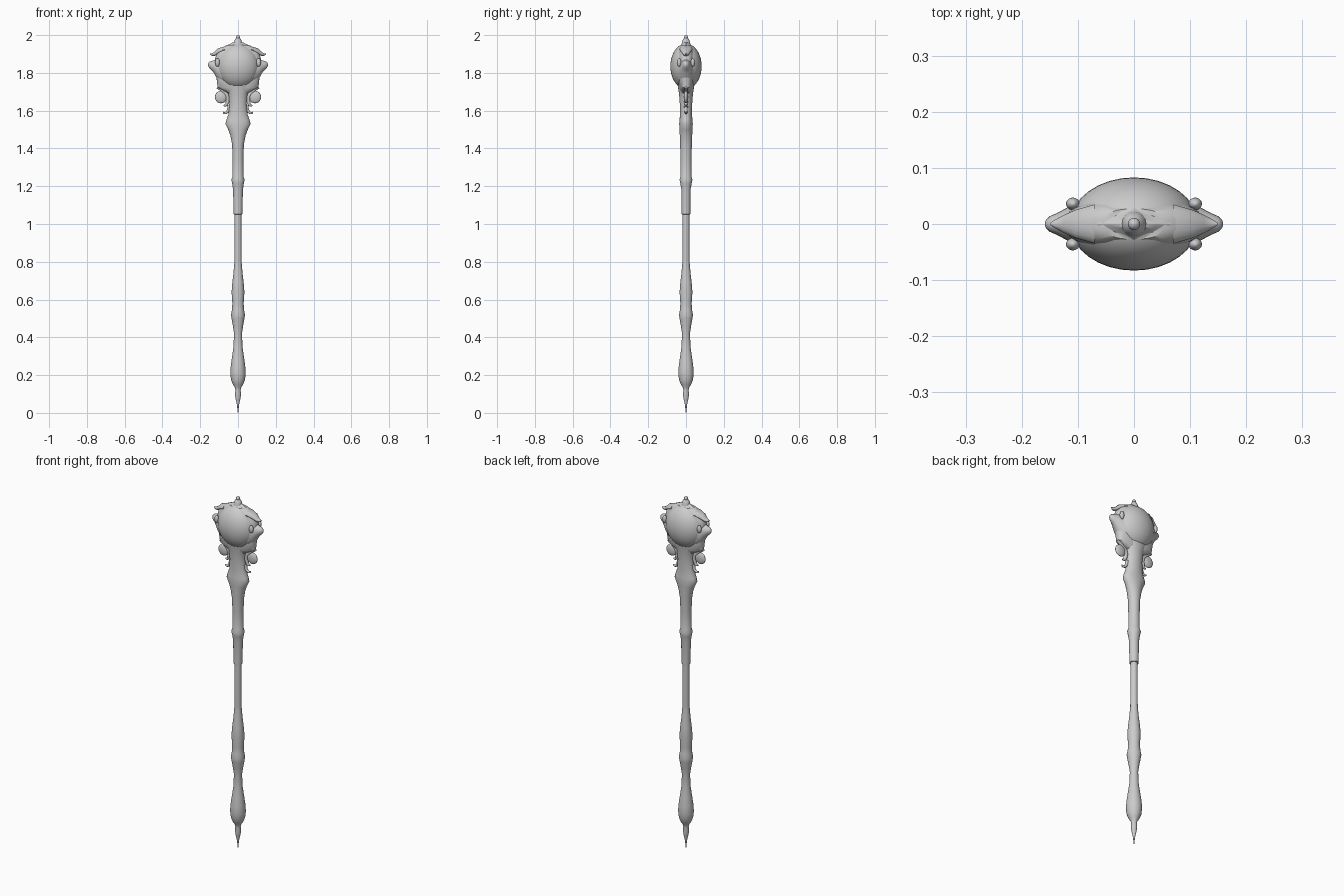
import bpy, bmesh, math
from mathutils import Vector


def finish(ob, angle=40):
    bpy.ops.object.select_all(action='DESELECT')
    ob.select_set(True)
    bpy.context.view_layer.objects.active = ob
    bpy.ops.object.shade_smooth_by_angle(angle=math.radians(angle))


def loft(name, rings, place, sides=24, power=1.0):
    """Skin rings of superellipses; place(ring, u, v) gives each 3D point."""
    bm = bmesh.new()
    loops = []
    for r in rings:
        loop = []
        for i in range(sides):
            a = 2 * math.pi * i / sides
            c, s = math.cos(a), math.sin(a)
            u = math.copysign(abs(c) ** power, c)
            v = math.copysign(abs(s) ** power, s)
            loop.append(bm.verts.new(place(r, u, v)))
        loops.append(loop)
    for a, b in zip(loops, loops[1:]):
        for i in range(sides):
            j = (i + 1) % sides
            bm.faces.new((a[i], a[j], b[j], b[i]))
    bm.faces.new(loops[0])
    bm.faces.new(loops[-1])
    bmesh.ops.recalc_face_normals(bm, faces=bm.faces)
    me = bpy.data.meshes.new(name)
    bm.to_mesh(me)
    bm.free()
    ob = bpy.data.objects.new(name, me)
    bpy.context.collection.objects.link(ob)
    finish(ob)
    return ob


def upright(r, u, v):          # ring = (z, rx, ry)
    return Vector((r[1] * u, r[2] * v, r[0]))


def round_rings(profile):
    return [(z, r, r) for z, r in profile]


def ellipsoid(name, loc, size):
    bpy.ops.mesh.primitive_uv_sphere_add(segments=32, ring_count=20, location=loc)
    ob = bpy.context.object
    ob.name = name
    ob.scale = size
    finish(ob)


def tube(name, pts):           # pts = (x, z, radius) in the y = 0 plane
    cu = bpy.data.curves.new(name, 'CURVE')
    cu.dimensions = '3D'
    cu.bevel_depth = 1.0
    cu.bevel_resolution = 3
    cu.resolution_u = 6
    cu.use_fill_caps = True
    sp = cu.splines.new('BEZIER')
    sp.bezier_points.add(len(pts) - 1)
    for p, (x, z, r) in zip(sp.bezier_points, pts):
        p.co = (x, 0, z)
        p.radius = r
        p.handle_left_type = p.handle_right_type = 'AUTO'
    ob = bpy.data.objects.new(name, cu)
    bpy.context.collection.objects.link(ob)


# Pointed foot and swelling lower handle
loft("lower_handle", round_rings([
    (0.0, 0.001), (0.045, 0.006), (0.075, 0.013), (0.1, 0.016), (0.12, 0.014),
    (0.135, 0.017), (0.15, 0.027), (0.175, 0.037), (0.21, 0.041), (0.25, 0.038),
    (0.3, 0.031), (0.35, 0.024), (0.42, 0.021), (0.46, 0.027), (0.5, 0.034),
    (0.52, 0.037), (0.545, 0.032), (0.58, 0.030), (0.64, 0.034), (0.69, 0.030),
    (0.74, 0.024), (0.8, 0.019)]), upright)

# Thin middle rod
loft("middle_rod", round_rings([(0.79, 0.019), (1.07, 0.018)]), upright)

# Upper sleeve flaring into the neck
loft("upper_sleeve", [
    (1.05, 0.018, 0.018), (1.052, 0.023, 0.023), (1.18, 0.026, 0.024), (1.215, 0.031, 0.030),
    (1.235, 0.035, 0.034), (1.25, 0.029, 0.029), (1.35, 0.029, 0.029),
    (1.42, 0.031, 0.031), (1.47, 0.041, 0.033), (1.5, 0.052, 0.034),
    (1.53, 0.067, 0.036), (1.55, 0.062, 0.034), (1.58, 0.051, 0.032),
    (1.64, 0.046, 0.033), (1.69, 0.052, 0.037), (1.74, 0.075, 0.045)], upright)

# Head frame around the dome
loft("head_frame", [
    (1.69, 0.05, 0.025), (1.71, 0.085, 0.034), (1.722, 0.108, 0.036),
    (1.76, 0.112, 0.042), (1.81, 0.12, 0.045), (1.85, 0.124, 0.047),
    (1.88, 0.12, 0.046), (1.91, 0.11, 0.044), (1.932, 0.088, 0.037),
    (1.948, 0.055, 0.027)], upright, 32, 0.8)
ellipsoid("dome", (0, 0, 1.835), (0.114, 0.083, 0.12))

# Crown plate with pointed corners, and its finial
loft("crown_plate", [(1.938, 0.05, 0.025), (1.944, 0.067, 0.032), (1.952, 0.045, 0.024),
                     (1.962, 0.026, 0.020)], upright, 32, 1.7)
loft("finial", round_rings([
    (1.945, 0.024), (1.965, 0.021), (1.978, 0.015), (1.984, 0.010),
    (1.99, 0.011), (1.996, 0.008), (2.0, 0.002)]), upright, 16)


def make_side(s, side):
    def sideways(r, u, v):     # ring = (x, z, ry, rz)
        return Vector((s * r[0], r[2] * u, r[1] + r[3] * v))
    # Blunt side horn and the thin spike above it
    loft(side + "_horn", [
        (0.085, 1.81, 0.045, 0.07), (0.11, 1.82, 0.034, 0.053), (0.125, 1.832, 0.026, 0.036),
        (0.138, 1.838, 0.019, 0.025), (0.15, 1.842, 0.014, 0.018),
        (0.157, 1.843, 0.007, 0.009), (0.159, 1.843, 0.002, 0.002)], sideways, 20)
    loft(side + "_spike", [
        (0.07, 1.925, 0.035, 0.015), (0.105, 1.914, 0.025, 0.016),
        (0.125, 1.9, 0.016, 0.011), (0.14, 1.897, 0.008, 0.006),
        (0.149, 1.9, 0.002, 0.002)], sideways, 16)
    # Studs on the frame corners
    for y, face in ((-0.036, "front"), (0.036, "back")):
        ellipsoid(f"{side}_{face}_stud", (s * 0.109, y, 1.855), (0.012, 0.011, 0.022))
    # Flat side disc held by a scroll
    ellipsoid(side + "_disc", (s * 0.09, 0, 1.672), (0.032, 0.012, 0.033))
    tube(side + "_scroll", [(s * 0.108, 1.725, 0.009), (s * 0.085, 1.708, 0.009),
                            (s * 0.058, 1.68, 0.011), (s * 0.056, 1.645, 0.010),
                            (s * 0.066, 1.628, 0.007), (s * 0.078, 1.628, 0.003)])
    # Small hook below
    tube(side + "_hook", [(s * 0.045, 1.625, 0.010), (s * 0.054, 1.597, 0.008),
                          (s * 0.068, 1.587, 0.006), (s * 0.08, 1.591, 0.004)])


make_side(-1, "left")
make_side(1, "right")
